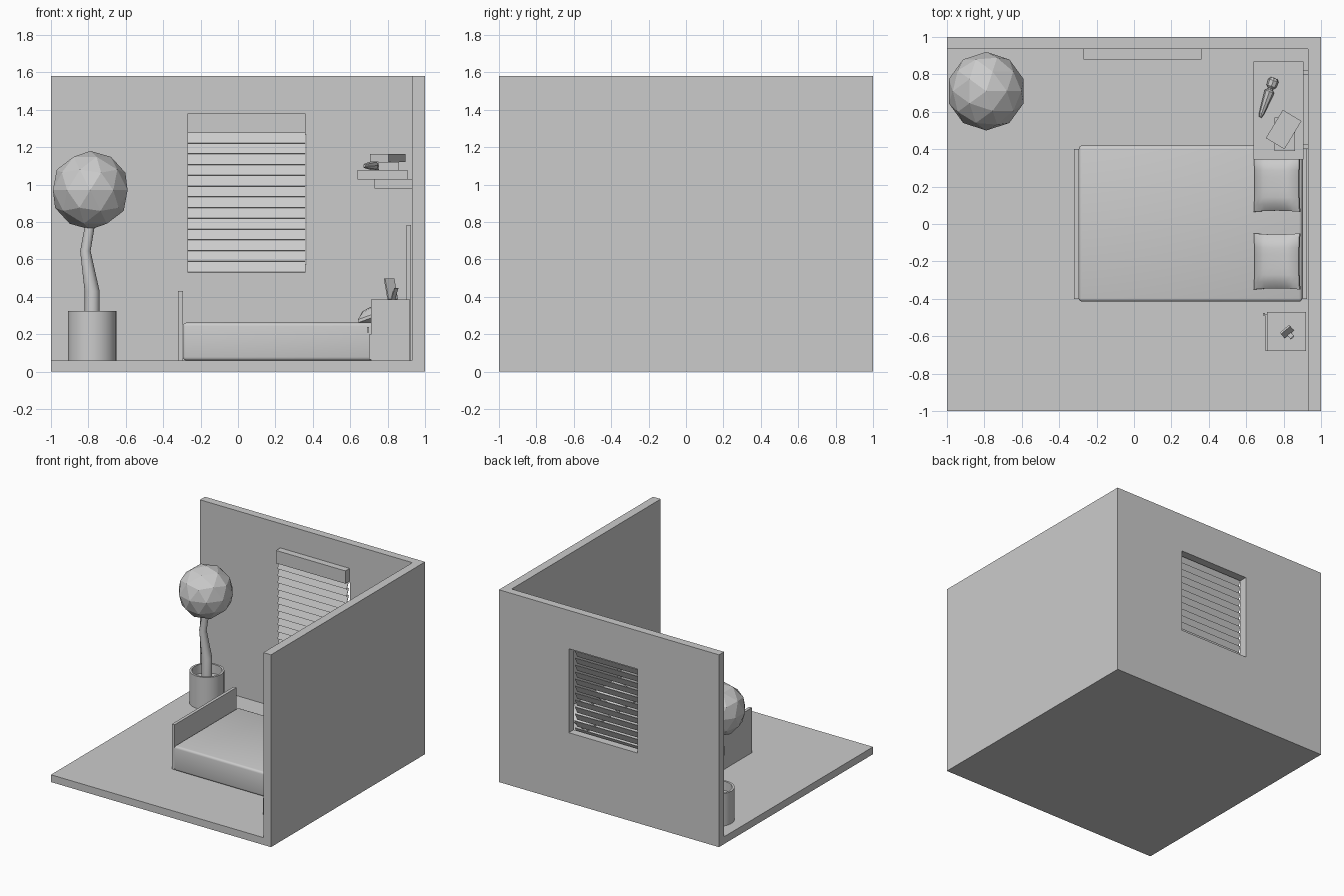
import bpy, bmesh, math
from mathutils import Vector, Matrix

if "Cube" in bpy.data.objects:
    bpy.data.objects.remove(bpy.data.objects["Cube"])

mat = bpy.data.materials.new("plain grey")
mat.diffuse_color = (0.6, 0.6, 0.6, 1)
mat.use_nodes = True
mat.node_tree.nodes["Principled BSDF"].inputs["Base Color"].default_value = mat.diffuse_color


def finish(name, bm, smooth=False):
    bmesh.ops.recalc_face_normals(bm, faces=bm.faces)
    me = bpy.data.meshes.new(name)
    bm.to_mesh(me)
    bm.free()
    ob = bpy.data.objects.new(name, me)
    bpy.context.collection.objects.link(ob)
    me.materials.append(mat)
    if smooth:
        bpy.ops.object.select_all(action='DESELECT')
        ob.select_set(True)
        bpy.context.view_layer.objects.active = ob
        bpy.ops.object.shade_smooth_by_angle(angle=math.radians(40))
    return ob


def box(name, x, y, z, bevel=0, rot=None):
    """Box from ranges, optionally bevelled and rotated about its centre."""
    bm = bmesh.new()
    bmesh.ops.create_cube(bm, size=1)
    size = Vector((x[1] - x[0], y[1] - y[0], z[1] - z[0]))
    c = Vector((sum(x), sum(y), sum(z))) / 2
    bmesh.ops.scale(bm, vec=size, verts=bm.verts)
    if bevel:
        bmesh.ops.bevel(bm, geom=bm.edges[:], offset=bevel, segments=3,
                        profile=0.5, affect='EDGES')
    if rot:
        bmesh.ops.transform(bm, matrix=rot, verts=bm.verts)
    bmesh.ops.translate(bm, vec=c, verts=bm.verts)
    return finish(name, bm, bool(bevel))


def rings(name, stations, sides, smooth=True, level=False):
    """Skin round sections along (point, radius) stations."""
    bm = bmesh.new()
    axis = (Vector(stations[-1][0]) - Vector(stations[0][0])).normalized()
    q = Vector((0, 0, 1)) if level else axis
    q = q.to_track_quat('Z', 'Y') if not level else q.rotation_difference(q)
    loops = []
    for p, r in stations:
        loops.append([bm.verts.new(Vector(p) + q @ Vector(
            (r * math.cos(a), r * math.sin(a), 0)))
            for a in (2 * math.pi * i / sides for i in range(sides))])
    for a, b in zip(loops, loops[1:]):
        for i in range(sides):
            j = (i + 1) % sides
            bm.faces.new((a[i], a[j], b[j], b[i]))
    bm.faces.new(loops[0])
    bm.faces.new(loops[-1])
    return finish(name, bm, smooth)


# Room shell: block with the interior and the window opening cut out
room = box("room_shell", (-1, 1), (-1, 1), (0, 1.58))
cutters = [box("interior_cutter", (-2, 0.93), (-2, 0.935), (0.06, 3)),
           box("window_cutter", (-0.26, 0.365), (0.8, 1.2), (0.575, 1.265))]
for c in cutters:
    c.hide_render = True
    m = room.modifiers.new(c.name, 'BOOLEAN')
    m.operation, m.solver, m.object = 'DIFFERENCE', 'EXACT', c
    bpy.context.view_layer.objects.active = room
    bpy.ops.object.modifier_apply(modifier=m.name)
for c in cutters:
    bpy.data.objects.remove(c)

# Window blind: head box and tilted slats
box("blind_head", (-0.27, 0.36), (0.88, 0.935), (1.275, 1.38))
tilt = Matrix.Rotation(math.radians(-25), 4, 'X')
for i in range(13):
    z = 0.56 + i * 0.0575
    box(f"blind_slat_{i + 1}", (-0.27, 0.36), (0.908, 0.913),
        (z - 0.031, z + 0.031), rot=tilt)

# Bed
box("footboard", (-0.32, -0.295), (-0.4, 0.4), (0.06, 0.43))
box("headboard", (0.9, 0.925), (-0.4, 0.4), (0.06, 0.785))
box("mattress", (-0.295, 0.9), (-0.415, 0.42), (0.06, 0.262), bevel=0.018)


def pillow(name, yc):
    bm = bmesh.new()
    n = 8
    grids = []
    for s in (1, -1):
        g = {}
        for i in range(n + 1):
            for j in range(n + 1):
                u, v = 2 * i / n - 1, 2 * j / n - 1
                h = 0.008 + 0.04 * ((1 - u ** 4) * (1 - v ** 4)) ** 0.6
                g[i, j] = bm.verts.new((0.13 * u * (1 - 0.04 * (1 - v * v)),
                                        0.15 * v * (1 - 0.04 * (1 - u * u)), s * h))
        for i in range(n):
            for j in range(n):
                bm.faces.new((g[i, j], g[i + 1, j], g[i + 1, j + 1], g[i, j + 1]))
        grids.append(g)
    a, b = grids
    rim = ([(i, 0) for i in range(n)] + [(n, j) for j in range(n)] +
           [(i, n) for i in range(n, 0, -1)] + [(0, j) for j in range(n, 0, -1)])
    for p, q in zip(rim, rim[1:] + rim[:1]):
        bm.faces.new((a[p], a[q], b[q], b[p]))
    bmesh.ops.transform(bm, verts=bm.verts, matrix=Matrix.Translation((0.765, yc, 0.315))
                        @ Matrix.Rotation(math.radians(-20), 4, 'Y'))
    finish(name, bm, True)


pillow("pillow_front", -0.2)
pillow("pillow_back", 0.215)

# Nightstand with door, knob and a leaning picture frame
box("nightstand", (0.71, 0.92), (-0.68, -0.47), (0.06, 0.385))
box("nightstand_door", (0.7, 0.71), (-0.675, -0.48), (0.065, 0.2))
box("nightstand_knob", (0.69, 0.7), (-0.49, -0.475), (0.21, 0.24))
turn = Matrix.Rotation(math.radians(40), 4, 'Z')
box("picture_frame", (0.785, 0.85), (-0.58, -0.57), (0.385, 0.5),
    rot=turn @ Matrix.Rotation(math.radians(-15), 4, 'X'))
box("frame_stand", (0.825, 0.85), (-0.6, -0.594), (0.385, 0.45),
    rot=turn @ Matrix.Rotation(math.radians(25), 4, 'X'))

# Wall shelf on two brackets
box("shelf_board", (0.64, 0.905), (0.345, 0.87), (1.027, 1.078))
for i, y in enumerate((0.4, 0.797)):
    box(f"shelf_bracket_{i + 1}", (0.73, 0.93), (y, y + 0.025), (0.98, 1.027))
    box(f"bracket_plate_{i + 1}", (0.905, 0.93), (y, y + 0.025), (0.98, 1.022))

# Books and a lying ornament
box("lower_book", (0.75, 0.86), (0.39, 0.57), (1.078, 1.12))
box("upper_book", (0.742, 0.858), (0.417, 0.593), (1.12, 1.165),
    rot=Matrix.Rotation(math.radians(-31), 4, 'Z'))
a, b = Vector((0.675, 0.57, 1.1)), Vector((0.75, 0.78, 1.102))
prof = ((0, 0.007), (0.1, 0.014), (0.66, 0.027), (0.7, 0.015), (0.74, 0.015),
        (0.79, 0.027), (0.94, 0.029), (1, 0.018))
rings("lying_ornament", [(a.lerp(b, t), r) for t, r in prof], 8, False)

# Potted tree
px, py = -0.78, 0.71
rings("pot", [((px, py, z), r) for z, r in
              ((0.06, 0.13), (0.325, 0.13), (0.325, 0.113), (0.25, 0.113))],
      32, level=True)
rings("trunk", [((px, py, 0.24), 0.04), ((px, py, 0.43), 0.04),
                ((-0.816, py, 0.645), 0.028), ((-0.785, py, 0.82), 0.026)],
      12, level=True)
bm = bmesh.new()
bmesh.ops.create_icosphere(bm, subdivisions=2, radius=0.21,
                           matrix=Matrix.Translation((-0.79, 0.71, 0.97)))
finish("tree_crown", bm)
